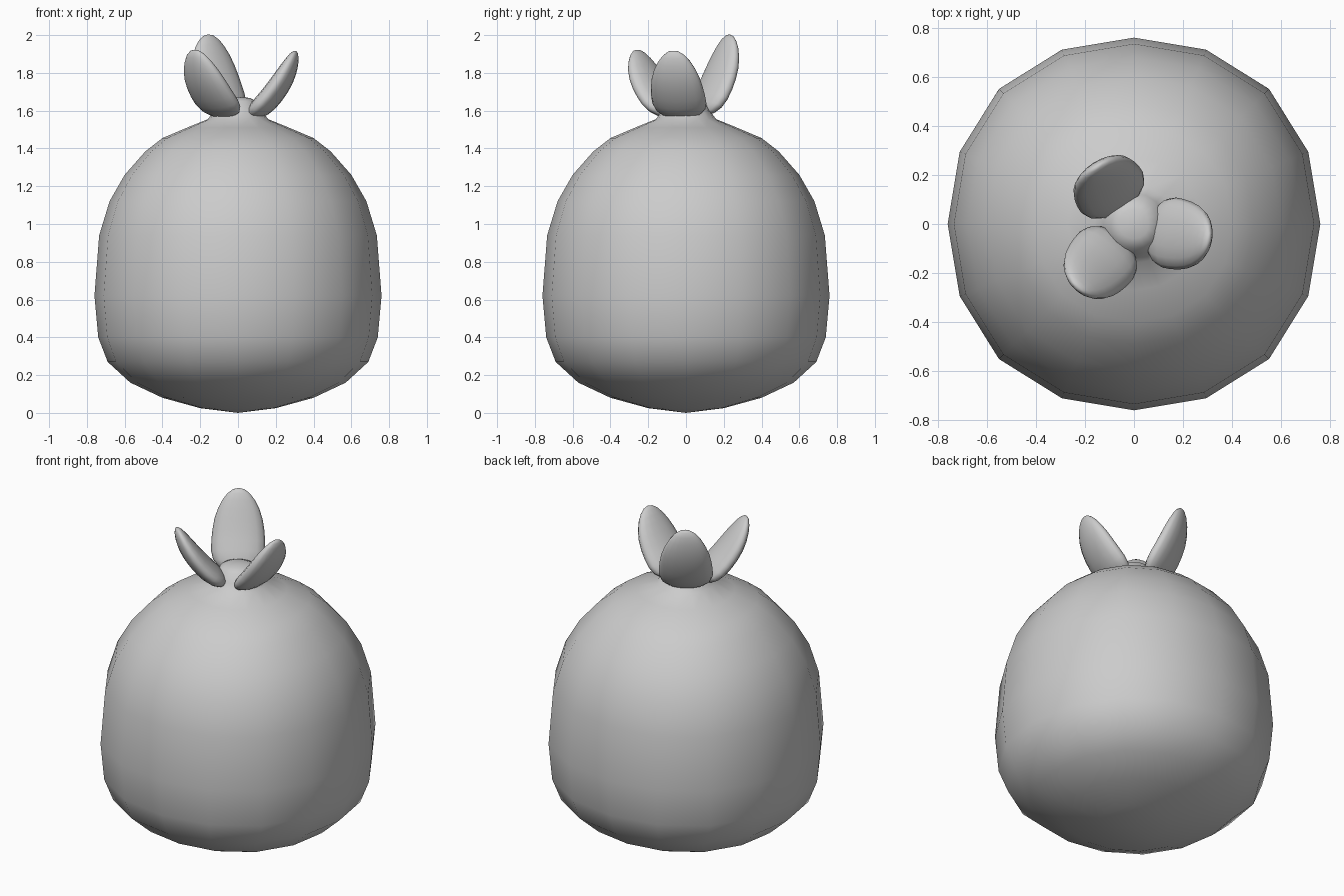
import bpy, bmesh
from math import sin, cos, pi, radians, sqrt
from mathutils import Vector

if "Cube" in bpy.data.objects:
    bpy.data.objects.remove(bpy.data.objects["Cube"], do_unlink=True)

GREY = (0.6, 0.6, 0.6, 1)
grey = bpy.data.materials.new("plain grey")
grey.use_nodes = True
grey.diffuse_color = GREY
grey.node_tree.nodes["Principled BSDF"].inputs["Base Color"].default_value = GREY


def skin(name, rings, bottom, top):
    """Bridge closed rings with quads, close both ends with fans."""
    bm = bmesh.new()
    loops = [[bm.verts.new(p) for p in ring] for ring in rings]
    n = len(loops[0])
    first, last = bm.verts.new(bottom), bm.verts.new(top)
    for i in range(n):
        j = (i + 1) % n
        for a, b in zip(loops, loops[1:]):
            bm.faces.new((a[i], a[j], b[j], b[i]))
        bm.faces.new((first, loops[0][j], loops[0][i]))
        bm.faces.new((last, loops[-1][i], loops[-1][j]))
    bmesh.ops.recalc_face_normals(bm, faces=bm.faces)
    mesh = bpy.data.meshes.new(name)
    bm.to_mesh(mesh)
    bm.free()
    mesh.materials.append(grey)
    mesh.shade_smooth()
    obj = bpy.data.objects.new(name, mesh)
    bpy.context.collection.objects.link(obj)
    return obj


# Round fruit body with a short stem, slightly squared in plan
PROFILE = [(.2, .025), (.4, .08), (.57, .16), (.69, .27), (.74, .4), (.76, .62),
           (.735, .94), (.68, 1.12), (.6, 1.26), (.49, 1.385), (.4, 1.455),
           (.27, 1.51), (.16, 1.555), (.125, 1.6), (.1, 1.65), (.06, 1.668)]
SIDES = 16


def body_ring(r, z):
    angles = [2 * pi * i / SIDES for i in range(SIDES)]
    return [(r * (1 + .025 * sin(2 * a) ** 2) * cos(a),
             r * (1 + .025 * sin(2 * a) ** 2) * sin(a), z) for a in angles]


skin("fruit_body", [body_ring(r, z) for r, z in PROFILE], (0, 0, 0), (0, 0, 1.672))


# Thick curved leaves: blunt at the base, narrower at the tip
def leaf(name, centre, heading, tilt, half_length, half_width, half_thick=.055):
    h, t = radians(heading), radians(tilt)
    along = Vector((cos(h) * cos(t), sin(h) * cos(t), sin(t)))
    side = Vector((-sin(h), cos(h), 0))
    out = side.cross(along) * -1
    if out.z > 0:
        out.negate()
    centre = Vector(centre)

    def spine(s):
        return centre + along * (s * half_length) + out * (.03 * (1 - s * s) - .01)

    rings = []
    for k in range(1, 12):
        s = -cos(pi * k / 12)
        full = sqrt(1 - s ** 4) if s < 0 else sqrt(1 - s * s)
        w, d = full * (1 - .15 * s) * half_width, full * (1 - .1 * s) * half_thick
        rings.append([spine(s) + side * (w * cos(a)) + out * (d * sin(a))
                      for a in (2 * pi * i / SIDES for i in range(SIDES))])
    return skin(name, rings, spine(-1), spine(1))


leaf("left_leaf", (.195, -.045, 1.735), -11, 55, .215, .14)
leaf("front_leaf", (-.15, -.17, 1.74), 228, 53, .22, .14)
leaf("back_leaf", (-.11, .16, 1.785), 123, 66, .235, .145)
